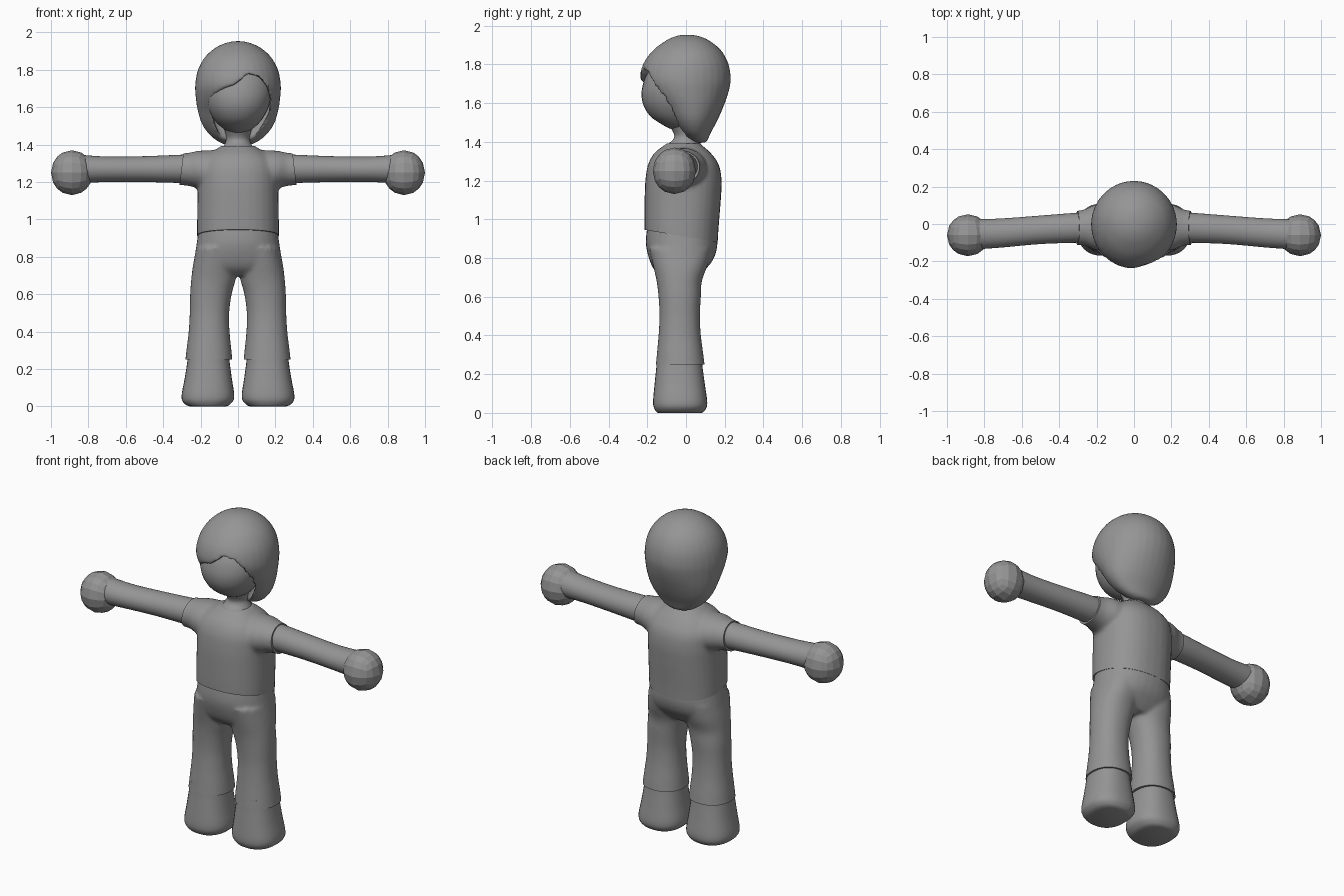
import bpy, bmesh, math
from mathutils import Vector

if "Cube" in bpy.data.objects:
    bpy.data.objects.remove(bpy.data.objects["Cube"])

mat = bpy.data.materials.new("plain grey")
mat.diffuse_color = (0.3, 0.3, 0.3, 1)
mat.use_nodes = True
mat.node_tree.nodes["Principled BSDF"].inputs["Base Color"].default_value = mat.diffuse_color


def finish(name, bm, smooth=True):
    """Turn a bmesh into a named, shaded object."""
    bmesh.ops.recalc_face_normals(bm, faces=bm.faces[:])
    me = bpy.data.meshes.new(name)
    bm.to_mesh(me)
    bm.free()
    me.materials.clear()
    me.materials.append(mat)
    ob = bpy.data.objects.new(name, me)
    bpy.context.collection.objects.link(ob)
    if smooth:
        bpy.ops.object.select_all(action='DESELECT')
        ob.select_set(True)
        bpy.context.view_layer.objects.active = ob
        bpy.ops.object.shade_smooth_by_angle(angle=math.radians(40))
    return ob


def spline(rows, steps=4):
    """Catmull-Rom rows in between the given section rows."""
    out = []
    for i in range(len(rows) - 1):
        a, b, c, d = (rows[min(max(i + k, 0), len(rows) - 1)] for k in (-1, 0, 1, 2))
        for j in range(steps):
            t = j / steps
            out.append([0.5 * (2 * q + (r - p) * t + (2 * p - 5 * q + 4 * r - s) * t * t
                               + (3 * q - p - 3 * r + s) * t ** 3)
                        for p, q, r, s in zip(a, b, c, d)])
    return out + [list(rows[-1])]


def loft(bm, rows, axis='Z', sign=1, power=2.0, n=32):
    """Oval rings (position, u0, u1, v0, v1) along z (u=x, v=y) or x (u=y, v=z)."""
    rings = []
    for t, u0, u1, v0, v1 in spline(rows):
        ring = []
        for k in range(n):
            c, s = math.cos(2 * math.pi * k / n), math.sin(2 * math.pi * k / n)
            u = (u0 + u1) / 2 + (u1 - u0) / 2 * math.copysign(abs(c) ** (2 / power), c)
            v = (v0 + v1) / 2 + (v1 - v0) / 2 * math.copysign(abs(s) ** (2 / power), s)
            ring.append(bm.verts.new((sign * u, v, t) if axis == 'Z' else (sign * t, u, v)))
        rings.append(ring)
    for a, b in zip(rings, rings[1:]):
        for k in range(n):
            bm.faces.new((a[k], a[(k + 1) % n], b[(k + 1) % n], b[k]))
    bm.faces.new(rings[0])
    bm.faces.new(rings[-1])


def sym(rows):
    """Rows (z, half width, y0, y1) centred on x = 0."""
    return [(z, -w, w, a, b) for z, w, a, b in rows]


def blend(name, bm, cutter=None, voxel=0.011, rounds=5):
    """Fuse overlapping volumes into one soft skin and return it as a bmesh."""
    ob = finish(name + "_base", bm, False)
    if cutter:
        cut = ob.modifiers.new("cut", 'BOOLEAN')
        cut.operation, cut.object, cut.solver = 'DIFFERENCE', cutter, 'EXACT'
    rm = ob.modifiers.new("fuse", 'REMESH')
    rm.mode, rm.voxel_size = 'VOXEL', voxel
    sm = ob.modifiers.new("soften", 'SMOOTH')
    sm.factor, sm.iterations = 0.5, rounds
    bpy.context.view_layer.update()
    me = bpy.data.meshes.new_from_object(ob.evaluated_get(bpy.context.evaluated_depsgraph_get()))
    out = bmesh.new()
    out.from_mesh(me)
    bpy.data.objects.remove(ob)
    return out


def trim(bm, co, no):
    """Slice away what lies beyond a plane and cap the opening."""
    r = bmesh.ops.bisect_plane(bm, geom=bm.verts[:] + bm.edges[:] + bm.faces[:],
                               plane_co=Vector(co), plane_no=Vector(no), clear_outer=True)
    edges = [e for e in r['geom_cut'] if isinstance(e, bmesh.types.BMEdge)]
    bmesh.ops.holes_fill(bm, edges=edges, sides=0)


# shirt: torso fused with two short sleeves, trimmed at hem, cuffs and collar
bm = bmesh.new()
loft(bm, sym([(0.84, .217, -.207, .162), (0.95, .219, -.214, .168), (1.1, .217, -.214, .18),
              (1.2, .216, -.210, .184), (1.28, .21, -.197, .17), (1.34, .17, -.165, .13),
              (1.38, .11, -.115, .085), (1.41, .06, -.07, .05)]), power=2.3)
for s in (1, -1):
    loft(bm, [(.08, -.15, .12, 1.11, 1.372), (.2, -.14, .105, 1.16, 1.368),
              (.26, -.117, .08, 1.178, 1.357), (.31, -.112, .07, 1.183, 1.352),
              (.37, -.112, .07, 1.183, 1.352)], 'X', s)
shirt = blend("shirt", bm)
trim(shirt, (0, -.21, .945), (0, -.17, -1))
trim(shirt, (0, 0, 1.392), (0, 0, 1))
for s in (1, -1):
    trim(shirt, (s * .303, 0, 1.265), (s, 0, .12))
finish("shirt", shirt)

# trousers: hips fused with two flared legs
bm = bmesh.new()
loft(bm, sym([(.70, .15, -.12, .06), (.74, .225, -.165, .10), (.80, .231, -.192, .145),
              (.88, .220, -.208, .163), (.98, .206, -.198, .150)]), power=2.2)
for s in (1, -1):
    loft(bm, [(.2, .025, .287, -.16, .102), (.3, .035, .276, -.151, .09),
              (.4, .045, .264, -.142, .077), (.5, .047, .258, -.137, .072),
              (.6, .034, .256, -.142, .077), (.68, .012, .250, -.152, .082),
              (.76, .0, .240, -.17, .11), (.85, .0, .222, -.19, .13)], 'Z', s, 2.2)
trousers = blend("trousers", bm)
trim(trousers, (0, 0, .25), (0, 0, -1))
finish("trousers", trousers)

# boots, arms and faceted hands on both sides
for s, side in ((1, "left"), (-1, "right")):
    bm = bmesh.new()
    loft(bm, [(0, .065, .255, -.145, .08), (.012, .042, .283, -.158, .097),
              (.05, .02, .302, -.17, .11), (.15, .033, .285, -.162, .097),
              (.24, .045, .271, -.153, .085), (.3, .05, .265, -.15, .08)], 'Z', s, 2.4)
    finish(side + "_boot", bm)

    bm = bmesh.new()
    loft(bm, [(.2, -.1, .06, 1.195, 1.348), (.3, -.1, .06, 1.195, 1.346),
              (.5, -.107, .045, 1.2, 1.338), (.7, -.125, .03, 1.2, 1.336),
              (.85, -.136, .025, 1.194, 1.346)], 'X', s)
    finish(side + "_arm", bm)

    bm = bmesh.new()
    bmesh.ops.create_cube(bm, size=2)
    bmesh.ops.subdivide_edges(bm, edges=bm.edges[:], cuts=3, use_grid_fill=True)
    for v in bm.verts:
        d = v.co.normalized()
        v.co = (s * .888 + d.x * .112, -.06 + d.y * .112, 1.25 + d.z * .12)
    finish(side + "_hand", bm, False)

# neck
bm = bmesh.new()
loft(bm, sym([(1.34, .105, -.12, .1), (1.38, .084, -.102, .08), (1.41, .068, -.068, .07),
              (1.44, .063, -.062, .07), (1.49, .075, -.09, .07)]))
finish("neck", bm)

# face
bm = bmesh.new()
loft(bm, sym([(1.462, .04, -.07, .05), (1.49, .085, -.125, .07), (1.53, .125, -.182, .08),
              (1.58, .155, -.216, .09), (1.63, .172, -.229, .1), (1.68, .178, -.226, .1),
              (1.74, .17, -.207, .1), (1.80, .14, -.165, .09), (1.85, .08, -.1, .05)]))
finish("face", bm)

# face opening with a swept fringe, used to carve the hair
outline = [(.05, 1.78), (.11, 1.765), (.155, 1.71), (.172, 1.64), (.165, 1.57), (.125, 1.5),
           (.075, 1.43), (.06, 1.36), (-.06, 1.36), (-.085, 1.43), (-.12, 1.5), (-.138, 1.57),
           (-.142, 1.63), (-.125, 1.668), (-.075, 1.70), (-.02, 1.72), (.02, 1.75)]
bm = bmesh.new()
face = bm.faces.new([bm.verts.new((x, -.5, z)) for x, z in outline])
ext = bmesh.ops.extrude_face_region(bm, geom=[face])['geom']
bmesh.ops.translate(bm, vec=(0, .5, 0), verts=[v for v in ext if isinstance(v, bmesh.types.BMVert)])
opening = finish("face_opening_cutter", bm, False)
opening.hide_render = True

# hair: tapered bob, carved and softened
bm = bmesh.new()
loft(bm, sym([(1.395, .05, .045, .10), (1.41, .095, .02, .112), (1.45, .15, -.035, .13),
              (1.51, .193, -.09, .162), (1.58, .215, -.145, .193), (1.65, .226, -.205, .218),
              (1.72, .229, -.238, .231), (1.80, .214, -.222, .220), (1.87, .175, -.173, .183),
              (1.92, .117, -.108, .125), (1.945, .06, -.055, .07), (1.953, .015, -.012, .02)]))
hair = blend("hair", bm, opening, 0.01, 4)
bpy.data.objects.remove(opening)
finish("hair", hair)
